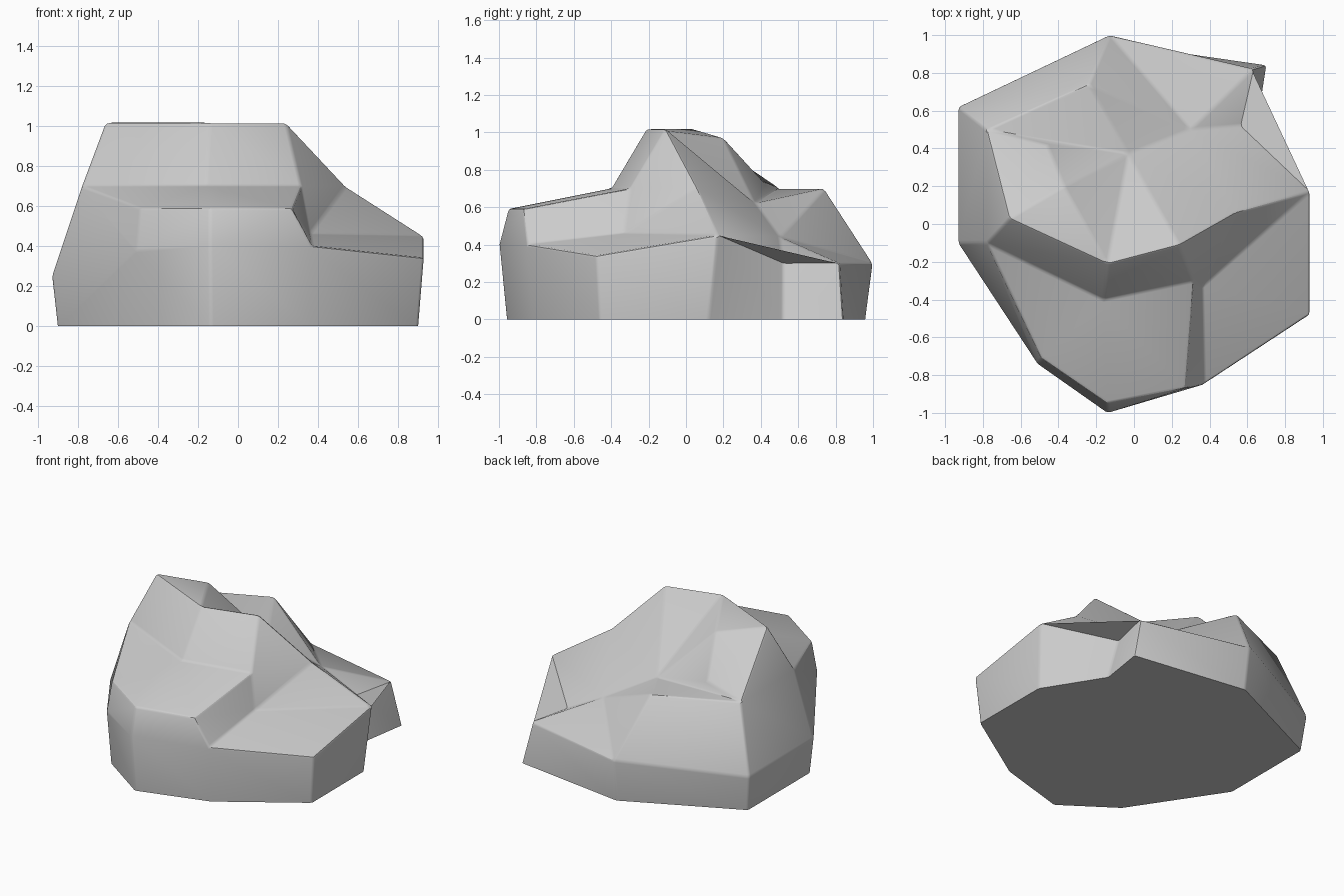
import bpy, bmesh
from math import radians
from mathutils import Vector
from mathutils.geometry import delaunay_2d_cdt

if "Cube" in bpy.data.objects:
    bpy.data.objects.remove(bpy.data.objects["Cube"])

# Rim of the rock: the widest line around its sides
rim = {
    'a': (-.93, .62, .25), 'b': (-.93, -.10, .25), 'c': (-.51, -.74, .38),
    'd': (-.14, -1.0, .40), 'e': (.37, -.85, .40), 'f': (.93, -.48, .34),
    'g': (.93, .17, .45), 'h': (.565, .52, .30), 'i': (.63, .82, .30),
    'j': (-.13, 1.0, .30),
}
# Corners of the ledges, the summit and the hollow behind it
inner = {
    'k': (-.78, -.10, .70), 'l': (-.49, -.71, .59), 'm': (-.14, -.95, .59),
    'n': (.27, -.87, .59), 'o': (-.16, -.40, .70), 'p': (.315, -.30, .70),
    'q': (.36, -.33, .46), 'r': (-.66, .03, 1.02), 's': (-.14, -.21, 1.02),
    't': (.24, -.11, 1.02), 'u': (.54, .06, .70), 'v': (-.03, .37, .62),
    'w': (.30, .50, .44), 'x': (-.37, .20, .97), 'y': (-.46, .42, .73),
    'z': (-.78, .50, .70), 'A': (-.24, .74, .70),
}
# Crease lines running over the rock, from corner to corner
creases = ["bklmnpokr", "ckzvy", "cl", "dm", "ne", "rstug", "so", "tp", "pqe", "qg",
           "uq", "rzAj", "za", "Avwh", "Awj", "wuvt", "svxs", "rxyz", "wg"]
# Foot of the rim; most of it tucks in slightly
foot = {'g': (.90, .12), 'h': (.65, .52), 'i': (.70, .84)}

points = {**rim, **inner}
names = list(points)
idx = {n: i for i, n in enumerate(names)}
edges = [(idx[s], idx[e]) for line in creases for s, e in zip(line, line[1:])]
flat = [Vector(points[n][:2]) for n in names]
verts2d, _, tris, orig, _, _ = delaunay_2d_cdt(
    flat, edges, [[idx[n] for n in rim]], 1, 1e-5, True)

# Upper surface
bm = bmesh.new()
height = [points[names[o[0]]][2] if o else .5 for o in orig]
top = [bm.verts.new((p.x, p.y, z)) for p, z in zip(verts2d, height)]
for tri in tris:
    bm.faces.new([top[i] for i in tri])
by_name = {names[o[0]]: top[i] for i, o in enumerate(orig) if o}

# Side walls and flat underside
ring = [by_name[n] for n in rim]
base = []
for n, (x, y, z) in rim.items():
    fx, fy = foot.get(n, (x * .97, y * .96))
    base.append(bm.verts.new((fx, fy, 0)))
for i in range(len(ring)):
    j = (i + 1) % len(ring)
    bm.faces.new((ring[i], ring[j], base[j], base[i]))
bm.faces.new(base)
bmesh.ops.recalc_face_normals(bm, faces=bm.faces)

# Worn edges: small bevel everywhere but the foot
worn = [e for e in bm.edges if max(v.co.z for v in e.verts) > .01
        and e.calc_face_angle(0) > radians(22)]
bmesh.ops.bevel(bm, geom=worn, offset=.014, segments=2, profile=.5,
                affect='EDGES', clamp_overlap=True)

mesh = bpy.data.meshes.new("rock")
bm.to_mesh(mesh)
bm.free()
rock = bpy.data.objects.new("rock", mesh)
bpy.context.collection.objects.link(rock)
bpy.context.view_layer.objects.active = rock
rock.select_set(True)
bpy.ops.object.shade_smooth_by_angle(angle=radians(30))
